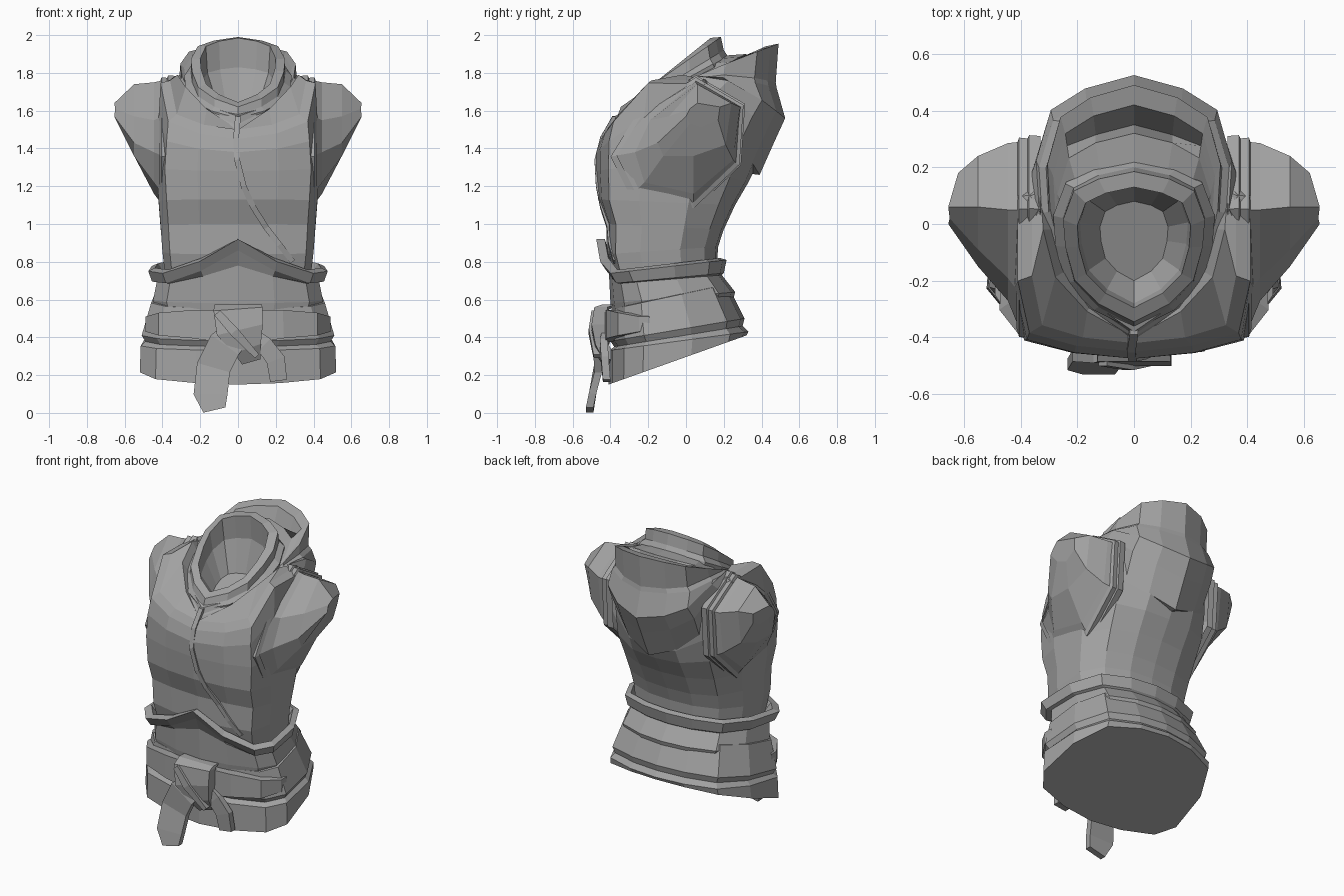
import bpy, bmesh, math
from mathutils import Vector

cloth = bpy.data.materials.new("grey cloth")
cloth.diffuse_color = (0.36, 0.36, 0.36, 1)

# Half outlines: (share of half width, share of depth from front to back)
BOXY = [(0, 0), (.5, .025), (.9, .08), (1, .3), (1, .66), (.78, .88), (.4, .98), (0, 1)]
ROUND = [(0, 0), (.43, .03), (.84, .11), (1, .25), (.96, .6), (.76, .87), (.38, .97), (0, 1)]
VEE = [(0, 0), (.5, .12), (.84, .28), (.97, .5), (1, .68), (.85, .87), (.5, .95), (0, 1)]


def make(name, verts, faces):
    mesh = bpy.data.meshes.new(name)
    mesh.from_pydata([tuple(v) for v in verts], [], faces)
    bm = bmesh.new()
    bm.from_mesh(mesh)
    bmesh.ops.recalc_face_normals(bm, faces=bm.faces)
    bm.to_mesh(mesh)
    bm.free()
    mesh.materials.append(cloth)
    ob = bpy.data.objects.new(name, mesh)
    bpy.context.collection.objects.link(ob)
    return ob


def loft(name, rings, cap_start=False, cap_end=False):
    n = len(rings[0])
    verts = [v for r in rings for v in r]
    faces = [(i * n + j, i * n + (j + 1) % n, (i + 1) * n + (j + 1) % n, (i + 1) * n + j)
             for i in range(len(rings) - 1) for j in range(n)]
    if cap_start:
        faces.append(tuple(range(n)))
    if cap_end:
        faces.append(tuple(range(len(verts) - n, len(verts))))
    return make(name, verts, faces)


def ring(profile, hw, yf, yb, zf, zb, lift=0, peak=0):
    """Tilted mirrored ring; lift raises the sides, peak raises the front centre."""
    half = []
    for u, t in profile:
        x = u * hw
        z = zf + (zb - zf) * t + lift * math.sin(math.pi * t)
        if t < .3:
            z += peak * max(0, 1 - x / .32)
        half.append((x, yf + (yb - yf) * t, z))
    return half + [(-x, y, z) for x, y, z in half[-2:0:-1]]


def rings(profile, rows):
    return [ring(profile, *r) for r in rows]


def ribbon(name, pts, thick):
    """Flat strip through (x, y, z, width) points, lying across the xz plane."""
    sections = []
    for i, (x, y, z, w) in enumerate(pts):
        a, b = pts[max(i - 1, 0)], pts[min(i + 1, len(pts) - 1)]
        d = Vector((b[0] - a[0], 0, b[2] - a[2])).normalized()
        side = Vector((-d.z, 0, d.x)) * w / 2
        c, back = Vector((x, y, z)), Vector((0, thick, 0))
        sections.append([c + side, c - side, c - side + back, c + side + back])
    return loft(name, sections, True, True)


# Skirt: lower hem and upper band
loft("skirt", rings(ROUND, [
    (.52, -.41, .32, .15, .41), (.515, -.41, .33, .33, .43), (.49, -.38, .30, .35, .46),
    (.51, -.40, .31, .38, .50), (.46, -.39, .22, .55, .68), (.42, -.37, .18, .56, .68)]),
    True, True)

# Waist wrap with a peaked rim
loft("waist_wrap", rings(ROUND, [
    (.43, -.39, .25, .52, .60), (.45, -.40, .26, .58, .64), (.43, -.41, .19, .68, .73, 0, .10),
    (.455, -.44, .20, .68, .74, 0, .18), (.475, -.475, .215, .73, .81, 0, .19),
    (.44, -.43, .18, .75, .82, 0, .17), (.38, -.38, .15, .66, .72, 0, .1)]), True, True)

# Torso, rising at the sides into shoulder straps and closing in under the hood
loft("torso", rings(BOXY, [
    (.38, -.37, .16, .66, .72), (.40, -.42, .17, .84, .88), (.41, -.42, .20, 1.0, .97),
    (.42, -.465, .26, 1.13, 1.10), (.43, -.475, .33, 1.28, 1.22, .06),
    (.42, -.475, .37, 1.38, 1.30, .26), (.41, -.45, .38, 1.45, 1.36, .40),
    (.36, -.42, .37, 1.50, 1.45, .34)]) + rings(VEE, [
        (.33, -.40, .36, 1.50, 1.48, .30), (.28, -.34, .30, 1.48, 1.5, .22)]), True)

# Layered hood: inner ramp, narrow pocket at the nape, rim and hanging back
hood = rings(VEE, [
    (.23, -.33, .18, 1.57, 1.89), (.27, -.35, .32, 1.58, 1.90), (.27, -.36, .35, 1.56, 1.76),
    (.285, -.36, .42, 1.58, 1.94), (.305, -.38, .49, 1.57, 1.955, .02),
    (.31, -.39, .475, 1.53, 1.75, .13), (.335, -.40, .48, 1.52, 1.72, .14),
    (.345, -.42, .525, 1.47, 1.56, .27), (.36, -.43, .47, 1.44, 1.44, .33),
    (.35, -.42, .39, 1.40, 1.26, .38), (.28, -.38, .31, 1.38, 1.27, .36)])
hood[2] = [p if 6 <= i <= 8 else tuple((Vector(hood[1][i]) + Vector(hood[3][i])) / 2)
           for i, p in enumerate(hood[2])]
loft("hood", hood)

# Standing collar with a hollow neck opening
loft("collar", rings(VEE, [
    (.27, -.37, .24, 1.52, 1.84), (.285, -.375, .22, 1.56, 1.89), (.25, -.36, .20, 1.58, 1.92),
    (.25, -.345, .185, 1.62, 1.99), (.20, -.295, .13, 1.645, 1.985),
    (.19, -.28, .14, 1.60, 1.83), (.12, -.2, .08, 1.52, 1.62)]), False, True)

# Shoulders with raised armhole rims
HOLE = [(-.38, 1.36), (-.25, 1.57), (.05, 1.76), (.29, 1.62), (.27, 1.32), (.04, 1.10), (-.28, 1.16)]
ARM = [(-.27, 1.38), (-.19, 1.55), (.05, 1.75), (.285, 1.62), (.25, 1.34), (.04, 1.16), (-.22, 1.22)]
MID = [(-.15, 1.43), (-.09, 1.57), (.06, 1.74), (.24, 1.64), (.21, 1.42), (.04, 1.36), (-.12, 1.36)]
TIP = [(0, 1.57), (.02, 1.61), (.06, 1.64), (.18, 1.62), (.17, 1.55), (.08, 1.51), (.02, 1.53)]
TIP_X = (.655, .65, .655, .62, .61, .60, .62)


def flat(poly, x, s=1):
    return [(x, y * s, 1.42 + (z - 1.42) * s) for y, z in poly]


for side, word in ((1, "left"), (-1, "right")):
    loft("armhole_rim_" + word, [flat(HOLE, side * x, s) for x, s in
                                 ((.33, 1.07), (.37, 1.08), (.375, 1.04), (.405, 1.05), (.415, .96))])
    loft("shoulder_" + word, [flat(HOLE, side * .40), flat(ARM, side * .445), flat(MID, side * .55),
                              [(side * x, y, z) for x, (y, z) in zip(TIP_X, TIP)]], False, True)

# Overlapping lapel edge, laid on the chest surface
bpy.context.view_layer.update()
deps = bpy.context.evaluated_depsgraph_get()


def on_chest(x, z, w):
    hit, loc, *_ = bpy.context.scene.ray_cast(deps, (x, -2, z), (0, 1, 0))
    return (x, (loc.y if hit else -.44) - .01, z, w)


lapel = [(0, 1.57), (-.01, 1.46), (-.005, 1.34), (.03, 1.2), (.08, 1.09), (.15, .98), (.22, .89), (.29, .80)]
ribbon("lapel_edge", [on_chest(x, z, .03) for x, z in lapel], .05)

# Sash bands, knot and hanging tails
for s, word in ((1, "left"), (-1, "right")):
    ribbon("sash_band_" + word, [(s * .10, -.43, .46, .17), (s * .24, -.42, .47, .15),
                                 (s * .42, -.36, .47, .12), (s * .49, -.25, .47, .08)], .06)
ribbon("knot", [(.0, -.44, .575, .25), (0, -.485, .55, .26), (.01, -.50, .44, .25),
                (.05, -.48, .34, .15), (.07, -.44, .27, .10)], .07)
ribbon("knot_fold", [(-.11, -.50, .53, .04), (-.02, -.515, .43, .05), (.10, -.49, .30, .03)], .04)
ribbon("long_tail", [(.02, -.46, .45, .14), (-.07, -.49, .36, .18), (-.13, -.485, .24, .18),
                     (-.145, -.515, .10, .18), (-.125, -.53, .015, .12)], .04)
ribbon("short_tail", [(.06, -.44, .42, .08), (.14, -.455, .36, .09), (.20, -.45, .28, .10),
                      (.215, -.44, .17, .09)], .04)
